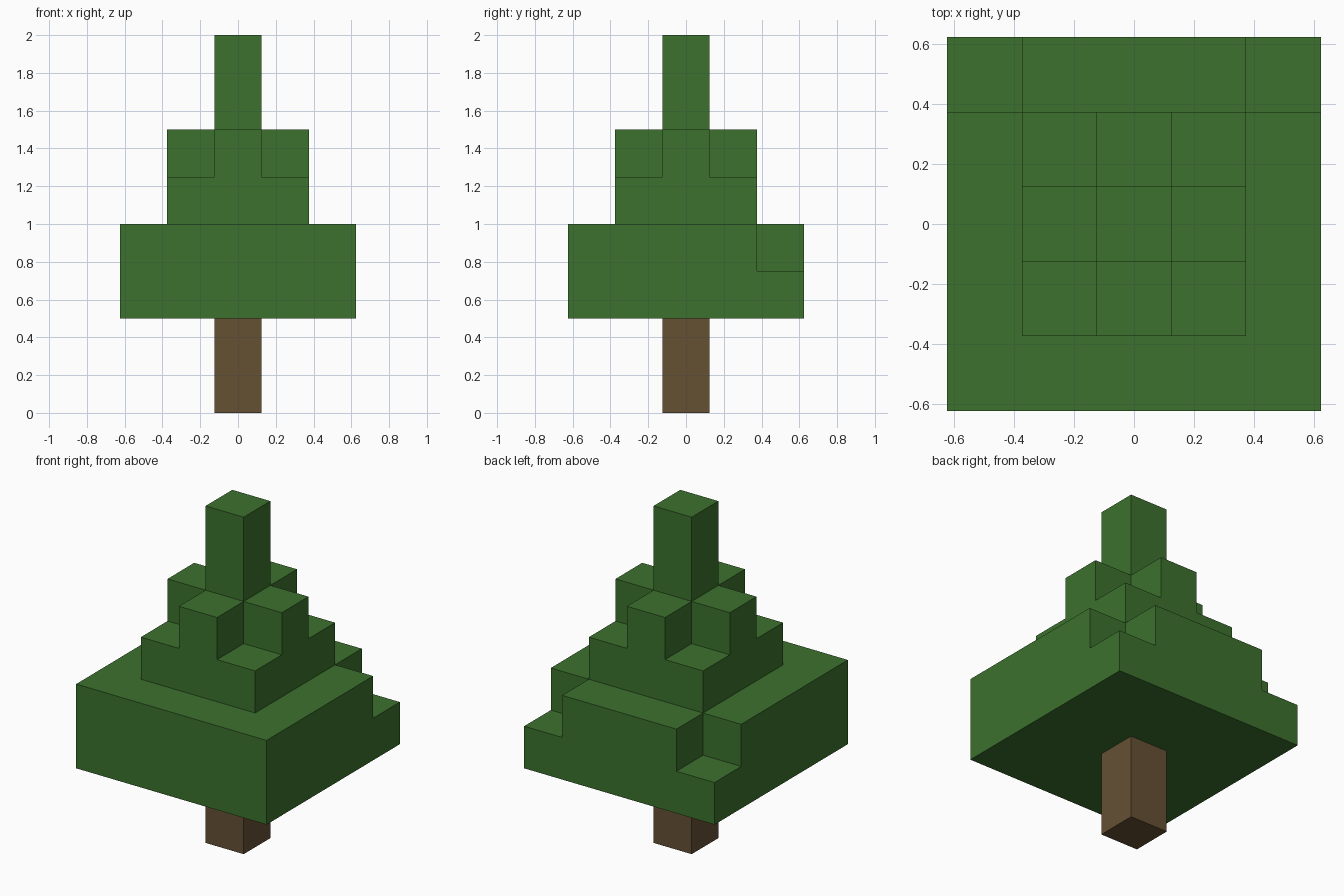
import bpy
import bmesh
from mathutils import Vector

CELL = 0.25

cube = bpy.data.objects.get("Cube")
if cube:
    bpy.data.objects.remove(cube, do_unlink=True)


def material(name, color):
    mat = bpy.data.materials.new(name)
    mat.use_nodes = True
    mat.diffuse_color = color
    bsdf = mat.node_tree.nodes["Principled BSDF"]
    bsdf.inputs["Base Color"].default_value = color
    bsdf.inputs["Roughness"].default_value = 1.0
    return mat


def layer(level, radius, keep=lambda x, y: True):
    """Square layer of blocks, one cell high, filtered by a rule."""
    span = range(-radius, radius + 1)
    return {(x, y, level) for x in span for y in span if keep(x, y)}


def build(name, cells, solid, mat):
    """Skin the blocks, leaving out faces hidden between neighbours."""
    bm = bmesh.new()
    for cell in cells:
        centre = (Vector(cell) + Vector((0, 0, 0.5))) * CELL
        for axis in range(3):
            for sign in (-1, 1):
                n = Vector((0, 0, 0))
                n[axis] = sign
                if tuple(int(c + d) for c, d in zip(cell, n)) in solid:
                    continue
                u = Vector((0, 0, 0))
                u[(axis + 1) % 3] = 1
                v = n.cross(u)
                corners = (-u - v, u - v, u + v, v - u)
                bm.faces.new([bm.verts.new(centre + (n + c) * CELL / 2)
                              for c in corners])
    bmesh.ops.remove_doubles(bm, verts=bm.verts, dist=0.001)
    bmesh.ops.dissolve_limit(bm, angle_limit=0.01,
                             verts=bm.verts, edges=bm.edges)
    mesh = bpy.data.meshes.new(name)
    bm.to_mesh(mesh)
    bm.free()
    mesh.materials.append(mat)
    obj = bpy.data.objects.new(name, mesh)
    bpy.context.scene.collection.objects.link(obj)


# Trunk
trunk = layer(0, 0) | layer(1, 0)

# Foliage: wide tier with back corners missing, middle tier as a cross, tip
foliage = layer(2, 2)
foliage |= layer(3, 2, lambda x, y: not (abs(x) == 2 and y == 2))
foliage |= layer(4, 1)
foliage |= layer(5, 1, lambda x, y: x == 0 or y == 0)
foliage |= layer(6, 0) | layer(7, 0)

solid = trunk | foliage
build("trunk", trunk, solid, material("bark brown", (0.130, 0.082, 0.034, 1)))
build("foliage", foliage, solid, material("leaf green", (0.045, 0.165, 0.027, 1)))
